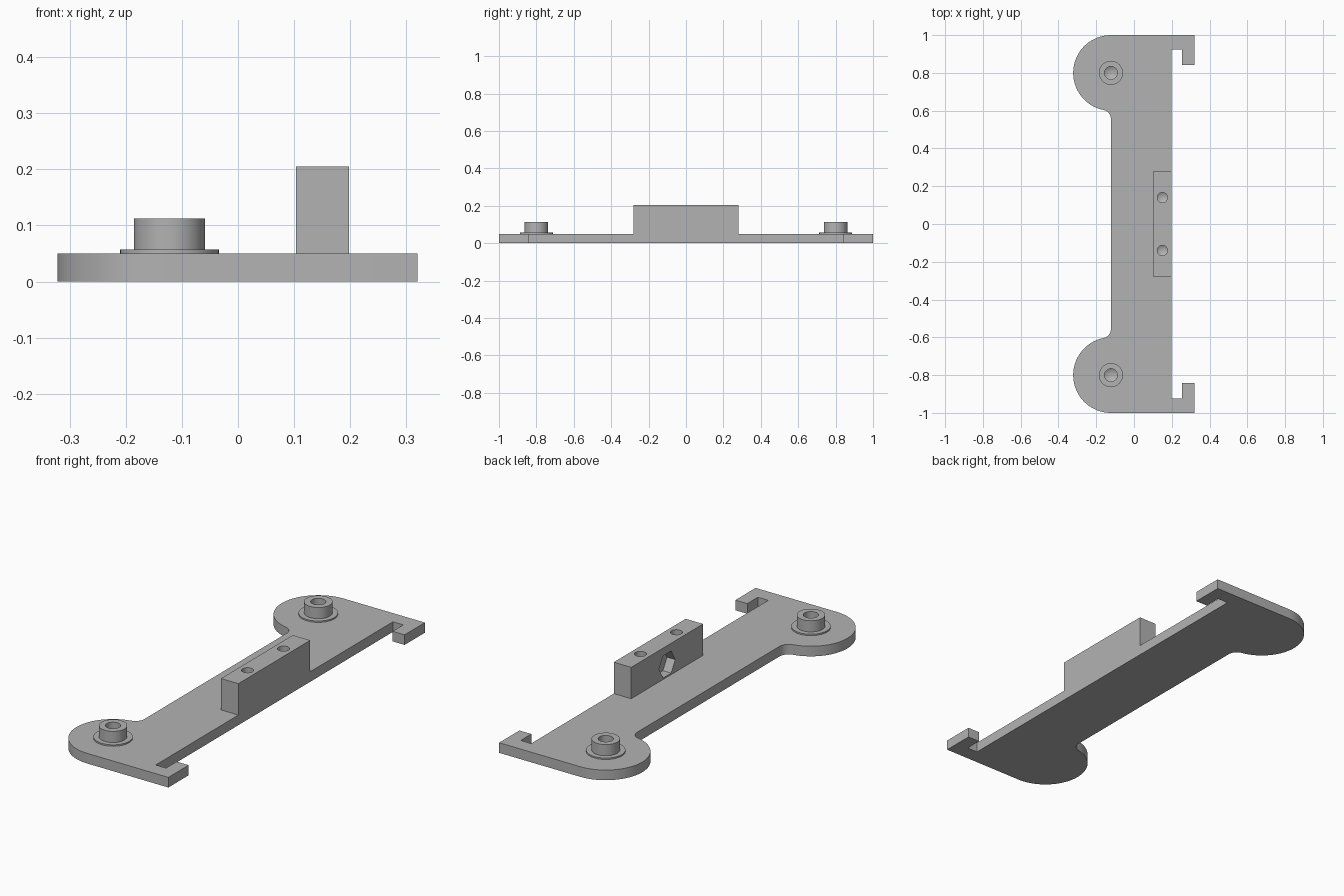
import bpy, bmesh, math
from mathutils import Matrix

cube = bpy.data.objects.get("Cube")
if cube:
    bpy.data.objects.remove(cube, do_unlink=True)

grey = bpy.data.materials.new("plain grey")
grey.use_nodes = True
colour = (0.45, 0.45, 0.45, 1)
grey.diffuse_color = colour
grey.node_tree.nodes["Principled BSDF"].inputs["Base Color"].default_value = colour

THICK, TOP = 0.05, 0.205
EDGE, TIP = 0.198, 0.32
PAD_X, PAD_Y, PAD_R = -0.122, 0.8, 0.2


def make(name, bm):
    bmesh.ops.recalc_face_normals(bm, faces=bm.faces)
    mesh = bpy.data.meshes.new(name)
    bm.to_mesh(mesh)
    bm.free()
    mesh.materials.append(grey)
    obj = bpy.data.objects.new(name, mesh)
    bpy.context.collection.objects.link(obj)
    return obj


def prism(name, outline, z0, z1, matrix=Matrix()):
    """Extrude a flat outline upwards, then place it."""
    bm = bmesh.new()
    face = bm.faces.new([bm.verts.new((x, y, z0)) for x, y in outline])
    ext = bmesh.ops.extrude_face_region(bm, geom=[face])
    bmesh.ops.translate(bm, vec=(0, 0, z1 - z0),
                        verts=[g for g in ext["geom"] if isinstance(g, bmesh.types.BMVert)])
    bm.transform(matrix)
    return make(name, bm)


def lathe(name, profile, x, y, steps=48):
    """Turn a (radius, height) profile about a vertical axis."""
    bm = bmesh.new()
    verts = [bm.verts.new((r, 0, z)) for r, z in profile]
    edges = [bm.edges.new(pair) for pair in zip(verts, verts[1:])]
    bmesh.ops.spin(bm, geom=verts + edges, axis=(0, 0, 1), cent=(0, 0, 0),
                   angle=math.tau, steps=steps)
    bmesh.ops.remove_doubles(bm, verts=bm.verts, dist=1e-5)
    bm.transform(Matrix.Translation((x, y, 0)))
    return make(name, bm)


def cut(obj, cutter):
    mod = obj.modifiers.new("cut", "BOOLEAN")
    mod.operation, mod.solver, mod.object = "DIFFERENCE", "EXACT", cutter
    bpy.context.view_layer.objects.active = obj
    bpy.ops.object.modifier_apply(modifier=mod.name)
    bpy.data.objects.remove(cutter, do_unlink=True)


def smooth(obj):
    bpy.ops.object.select_all(action="DESELECT")
    obj.select_set(True)
    bpy.context.view_layer.objects.active = obj
    bpy.ops.object.shade_smooth_by_angle(angle=math.radians(30))


def arc(cx, cy, r, a0, a1, n):
    return [(cx + r * math.cos(a0 + (a1 - a0) * i / n),
             cy + r * math.sin(a0 + (a1 - a0) * i / n)) for i in range(n + 1)]


def drill(x, y, r, top, bottom):
    return lathe("drill", [(0, bottom - r * 0.6), (r, bottom), (r, top), (0, top)], x, y)


# Plate: half outline with hook, round pad and filleted neck, mirrored in y
fillet = 0.05
rise = math.sqrt((PAD_R + fillet) ** 2 - fillet ** 2)
lean = math.atan2(rise, fillet)
half = [(EDGE, 0.925), (0.255, 0.925), (0.255, 0.842), (TIP, 0.842), (TIP, 1)]
half += arc(PAD_X, PAD_Y, PAD_R, math.pi / 2, math.pi + lean, 40)
half += arc(PAD_X - fillet, PAD_Y - rise, fillet, lean, 0, 10)[1:]
plate = prism("base_plate", half + [(x, -y) for x, y in reversed(half)], 0, THICK)

# Bosses: washer step and hollow post, with a drilled hole into the plate
hole = 0.034
for side, label in ((-1, "front"), (1, "back")):
    cut(plate, drill(PAD_X, side * PAD_Y, hole, THICK + 0.05, 0.03))
    boss = lathe(label + "_boss", [(0.088, THICK), (0.088, 0.057), (0.0635, 0.057),
                                   (0.0635, 0.112), (hole, 0.112), (hole, THICK)],
                 PAD_X, side * PAD_Y)
    smooth(boss)
smooth(plate)

# Mounting block on the straight edge
x0, length = 0.103, 0.28
block = prism("mounting_block", [(x0, -length), (EDGE, -length), (EDGE, length), (x0, length)],
              THICK, TOP)
for side in (-1, 1):
    cut(block, drill((x0 + EDGE) / 2, side * 0.14, 0.027, TOP + 0.05, 0.09))

# Cross bolt hole, with a six-sided nut pocket on the inner face
sideways = Matrix.Translation((x0, 0, 0.112)) @ Matrix.Rotation(math.pi / 2, 4, "Y")
cut(block, prism("bolt_hole", arc(0, 0, 0.035, 0, math.tau, 40)[:-1], -0.05, 0.2, sideways))
flat = math.pi / 6
cut(block, prism("nut_pocket", arc(0, 0, 0.063, flat, flat + math.tau, 6)[:-1],
                 -0.05, 0.045, sideways))
smooth(block)
